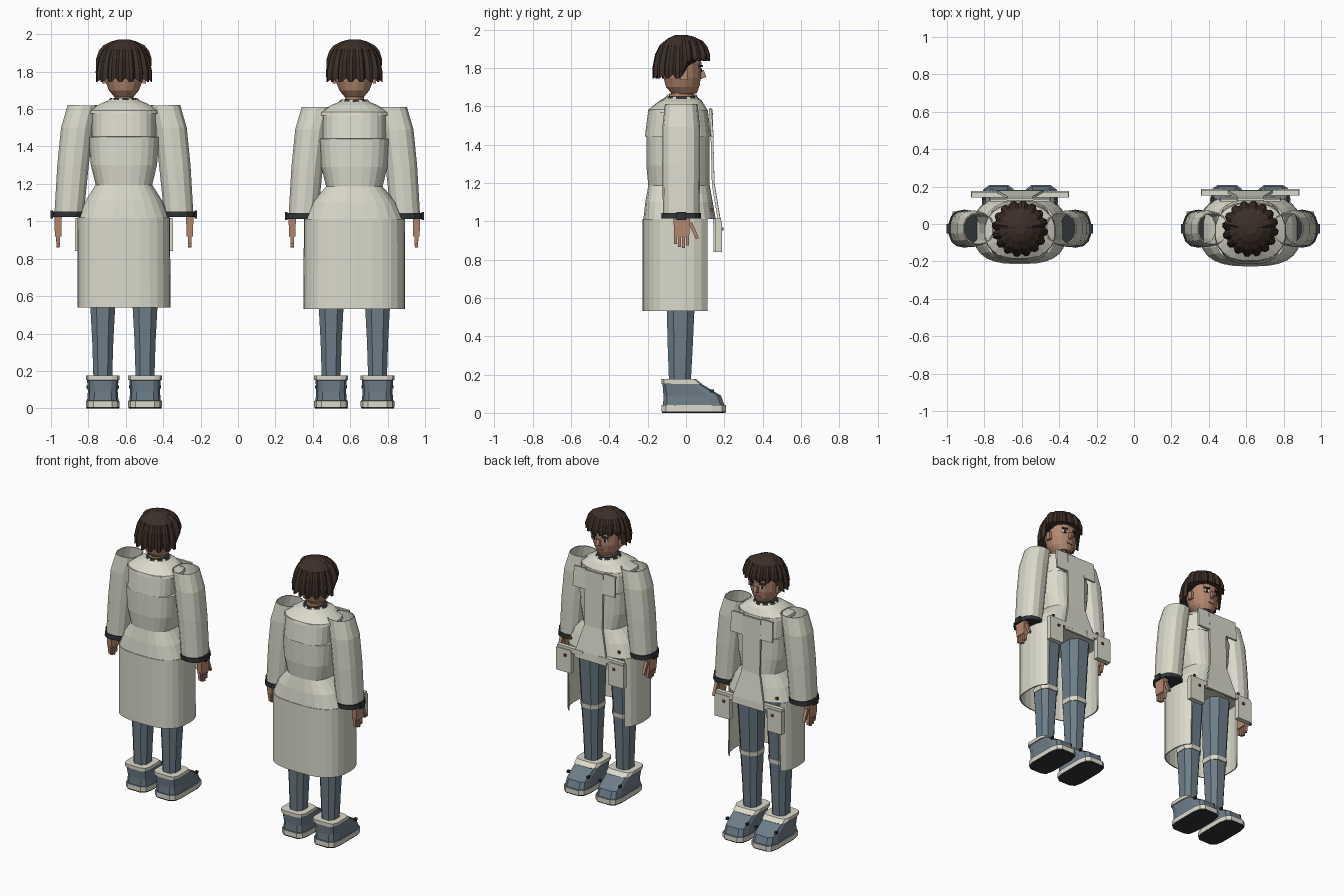
import bpy
import math
from mathutils import Matrix, Vector

if "Cube" in bpy.data.objects:
    bpy.data.objects.remove(bpy.data.objects["Cube"])


def material(name, r, g, b):
    m = bpy.data.materials.new(name)
    m.use_nodes = True
    m.diffuse_color = (r, g, b, 1)
    m.node_tree.nodes["Principled BSDF"].inputs["Base Color"].default_value = (r, g, b, 1)
    return m


CREAM = material("cream cloth", 0.71, 0.70, 0.60)
BLUE = material("slate blue cloth", 0.155, 0.205, 0.25)
SKIN = material("brown skin", 0.46, 0.25, 0.16)
HAIR = material("dark brown hair", 0.045, 0.028, 0.021)
DARK = material("charcoal trim", 0.028, 0.034, 0.036)
BUTTON = material("rust button", 0.22, 0.08, 0.05)
LIP = material("lip", 0.30, 0.13, 0.09)


def mesh_object(name, verts, faces, mats):
    me = bpy.data.meshes.new(name)
    me.from_pydata(verts, [], faces)
    for m in mats:
        me.materials.append(m)
    ob = bpy.data.objects.new(name, me)
    bpy.context.collection.objects.link(ob)
    return ob


def signed_pow(v, p):
    return math.copysign(abs(v) ** p, v)


def loft(name, rings, mats, n=12, e=2.0, arc=None, caps=True, rule=None, tweak=None, thick=0):
    """Skin rings of (z, cx, cy, rx, ry); arc in degrees leaves the tube open along its length."""
    start, end = arc or (0, 360)
    count = n + 1 if arc else n
    verts, faces = [], []
    for z, cx, cy, rx, ry in rings:
        for i in range(count):
            a = math.radians(start + (end - start) * (i + (0 if arc else 0.5)) / n)
            p = Vector((cx + rx * signed_pow(math.cos(a), 2 / e),
                        cy + ry * signed_pow(math.sin(a), 2 / e), z))
            verts.append(tweak(p, i, a) if tweak else p)
    for r in range(len(rings) - 1):
        for i in range(n):
            j = (i + 1) % count
            a, b = r * count, (r + 1) * count
            faces.append((a + i, a + j, b + j, b + i))
    if caps and not arc:
        faces.append(tuple(reversed(range(count))))
        faces.append(tuple(range(len(verts) - count, len(verts))))
    ob = mesh_object(name, verts, faces, mats)
    if rule:
        for p in ob.data.polygons:
            p.material_index = rule(p)
    if thick:
        mod = ob.modifiers.new("thickness", "SOLIDIFY")
        mod.thickness, mod.offset = thick, 0
    return ob


def box(name, centre, size, mat, tilt=0, axis="X", taper=1.0):
    rot = Matrix.Rotation(math.radians(tilt), 3, axis)
    verts = []
    for z in (-0.5, 0.5):
        k = taper if z < 0 else 1
        for x, y in ((-0.5, -0.5), (0.5, -0.5), (0.5, 0.5), (-0.5, 0.5)):
            verts.append(Vector(centre) + rot @ Vector((x * size[0] * k, y * size[1] * k, z * size[2])))
    faces = [(3, 2, 1, 0), (4, 5, 6, 7)] + [(i, (i + 1) % 4, (i + 1) % 4 + 4, i + 4) for i in range(4)]
    return mesh_object(name, verts, faces, [mat])


def panel(name, cx, rows, mat):
    """Folded cloth strip from rows of (z, y, half width)."""
    verts, faces = [], []
    for z, y, w in rows:
        verts += [(cx + w, y, z), (cx - w, y, z)]
    for i in range(0, len(verts) - 2, 2):
        faces.append((i, i + 1, i + 3, i + 2))
    ob = mesh_object(name, verts, faces, [mat])
    ob.modifiers.new("thickness", "SOLIDIFY").thickness = 0.014


def head(cx):
    loft("head", [(1.62, cx, -0.025, 0.052, 0.065), (1.665, cx, -0.025, 0.052, 0.065),
                  (1.668, cx, -0.01, 0.055, 0.068), (1.70, cx, -0.018, 0.082, 0.088),
                  (1.75, cx, -0.02, 0.102, 0.1), (1.83, cx, -0.025, 0.115, 0.107),
                  (1.92, cx, -0.025, 0.08, 0.08)], [SKIN], n=16)
    # hair of separate locks, with a raised fringe over the face
    def locks(p, i, a):
        low = min(1, max(0, (1.97 - p.z) / 0.1))
        valley = i % 3 == 0
        k = 1 - 0.11 * low if valley else 1
        p.x, p.y = cx + (p.x - cx) * k, -0.025 + (p.y + 0.025) * k
        drop = 0.60 if math.sin(a) > 0.1 else 1
        if p.z < 1.76 and valley:
            p.z += 0.02
        p.z = 1.972 - (1.972 - p.z) * drop
        return p
    profile = ((1.745, 0.15), (1.80, 0.151), (1.87, 0.137), (1.92, 0.112), (1.955, 0.068), (1.972, 0.03))
    hair = loft("hair", [(z, cx, -0.025, r, r) for z, r in profile], [HAIR], n=48, tweak=locks)
    # nose, eyes, brows and mouth
    box("nose", (cx, 0.083, 1.765), (0.022, 0.035, 0.04), SKIN, 22)
    box("mouth", (cx, 0.07, 1.712), (0.04, 0.008, 0.008), LIP)
    for s in (-1, 1):
        turn = -s * 20
        box("eye_white", (cx + s * 0.042, 0.073, 1.787), (0.032, 0.008, 0.017), CREAM, turn, "Z")
        box("pupil", (cx + s * 0.041, 0.076, 1.787), (0.015, 0.009, 0.018), DARK, turn, "Z")
        box("eyebrow", (cx + s * 0.042, 0.077, 1.81), (0.042, 0.009, 0.009), HAIR, turn, "Z")
        box("ear", (cx + s * 0.108, -0.01, 1.765), (0.018, 0.035, 0.055), SKIN)


def coat(cx, hw, deep, dz):
    def ring(z, w, back, front):
        return (z + dz, cx, (back + front) / 2 * deep, w, (front - back) / 2 * deep)
    loft("coat_body", [ring(1.02, hw, -0.215, 0.15), ring(1.11, hw * 0.85, -0.205, 0.135),
                       ring(1.195, 0.152, -0.19, 0.12), ring(1.30, 0.178, -0.20, 0.12),
                       ring(1.45, 0.19, -0.20, 0.12), ring(1.452, 0.172, -0.207, 0.127),
                       ring(1.59, 0.172, -0.19, 0.11)], [CREAM], n=24, e=2.8)
    loft("coat_skirt", [ring(0.54, hw + 0.002, -0.215, 0.15), ring(1.02, hw, -0.215, 0.15)],
         [CREAM], n=20, e=2.8, arc=(42, -222), thick=0.008)
    loft("shoulder_cape", [ring(1.575, 0.192, -0.195, 0.112), ring(1.592, 0.188, -0.19, 0.108),
                           ring(1.63, 0.125, -0.14, 0.085), ring(1.652, 0.07, -0.10, 0.055)],
         [CREAM], n=20, e=2.3)
    # checked collar
    loft("collar", [ring(1.635, 0.093, -0.115, 0.07), ring(1.66, 0.072, -0.10, 0.055)],
         [DARK, CREAM], n=28, rule=lambda p: p.index % 3 == 1)
    # front closing and the flaps beside it
    panel("front_placket", cx, [(1.585 + dz, 0.125, 0.07), (1.20 + dz, 0.135, 0.07),
                                (1.02 + dz, 0.165, 0.12), (0.97 + dz, 0.168, 0.125)], CREAM)
    for s in (-1, 1):
        panel("storm_flap", cx + s * 0.115, [(1.59 + dz, 0.119, 0.045), (1.45 + dz, 0.13, 0.05)], CREAM)
        box("hip_pocket", (cx + s * 0.205, 0.163 * deep, 0.92), (0.115, 0.035, 0.16), CREAM)
        box("pocket_flap", (cx + s * 0.16, 0.16 * deep, 1.0), (0.20, 0.03, 0.035), CREAM)
        for z, y in ((0.96, 0.182), (1.06, 0.128)):
            box("coat_button", (cx + s * 0.19, y * deep, z), (0.016, 0.012, 0.016), BUTTON)


def arm(cx, s, shift, dz):
    def ring(z, out, rx, ry):
        return (z + dz, cx + s * (out - shift), -0.025, rx, ry)
    loft("sleeve", [ring(1.04, 0.293, 0.077, 0.092), ring(1.30, 0.272, 0.083, 0.096),
                    ring(1.50, 0.250, 0.085, 0.095), ring(1.62, 0.220, 0.080, 0.082)],
         [CREAM], n=14, e=2.4, caps=False, thick=0.006)
    loft("cuff", [ring(1.022, 0.297, 0.086, 0.102), ring(1.052, 0.295, 0.086, 0.102)], [DARK], n=14, e=2.4)
    x = cx + s * (0.352 - shift)
    box("cuff_buckle", (cx + s * (0.385 - shift), -0.025, 1.037 + dz), (0.014, 0.05, 0.042), DARK)
    # hand with four fingers and a thumb
    box("palm", (x, -0.022, 0.975), (0.04, 0.09, 0.11), SKIN, taper=0.85)
    for i in range(4):
        length = (0.055, 0.07, 0.075, 0.062)[i]
        box("finger", (x, -0.055 + i * 0.021, 0.935 - length / 2), (0.022, 0.018, length), SKIN, taper=0.8)
    box("thumb", (x, 0.041, 0.95), (0.022, 0.02, 0.09), SKIN, 24, taper=0.8)


def leg(cx, s, shift):
    x = cx + s * (0.113 + shift)
    loft("trouser_leg", [(0.15, x, -0.032, 0.053, 0.06), (0.36, x, -0.03, 0.06, 0.07),
                         (0.55, x, -0.028, 0.071, 0.077), (1.04, x, -0.02, 0.09, 0.10)],
         [BLUE], n=8, e=2.6)
    loft("knee_band", [(0.55, x, -0.026, 0.075, 0.081), (0.58, x, -0.026, 0.077, 0.083)],
         [CREAM], n=8, e=2.6)
    # boot with a pale welt, pale top trim and a black sole
    def ring(z, w, heel, toe):
        return (z, x, (heel + toe) / 2, w, (toe - heel) / 2)
    rings = [ring(0, 0.088, -0.128, 0.208), ring(0.008, 0.092, -0.13, 0.212), ring(0.04, 0.092, -0.13, 0.212),
             ring(0.041, 0.085, -0.122, 0.203), ring(0.09, 0.081, -0.12, 0.185), ring(0.15, 0.085, -0.124, 0.085),
             ring(0.152, 0.092, -0.13, 0.085), ring(0.176, 0.092, -0.13, 0.055)]
    def boot_colour(p):
        z = p.center.z
        if z < 0.006:
            return 2
        return 1 if z < 0.0402 or z > 0.1505 else 0
    loft("boot", rings, [BLUE, CREAM, DARK], n=12, e=4.5, rule=boot_colour)
    for side in (-1, 1):
        box("boot_stud", (x + side * 0.078, 0.135, 0.115), (0.016, 0.02, 0.016), DARK)


# the two figures differ slightly in build
for cx, hw, deep, shift, dz, stance in ((-0.61, 0.243, 0.98, 0.0, 0.0, 0.0),
                                        (0.622, 0.266, 1.04, 0.02, -0.009, 0.011)):
    head(cx)
    coat(cx, hw, deep, dz)
    for side in (-1, 1):
        arm(cx, side, shift, dz)
        leg(cx, side, stance)
